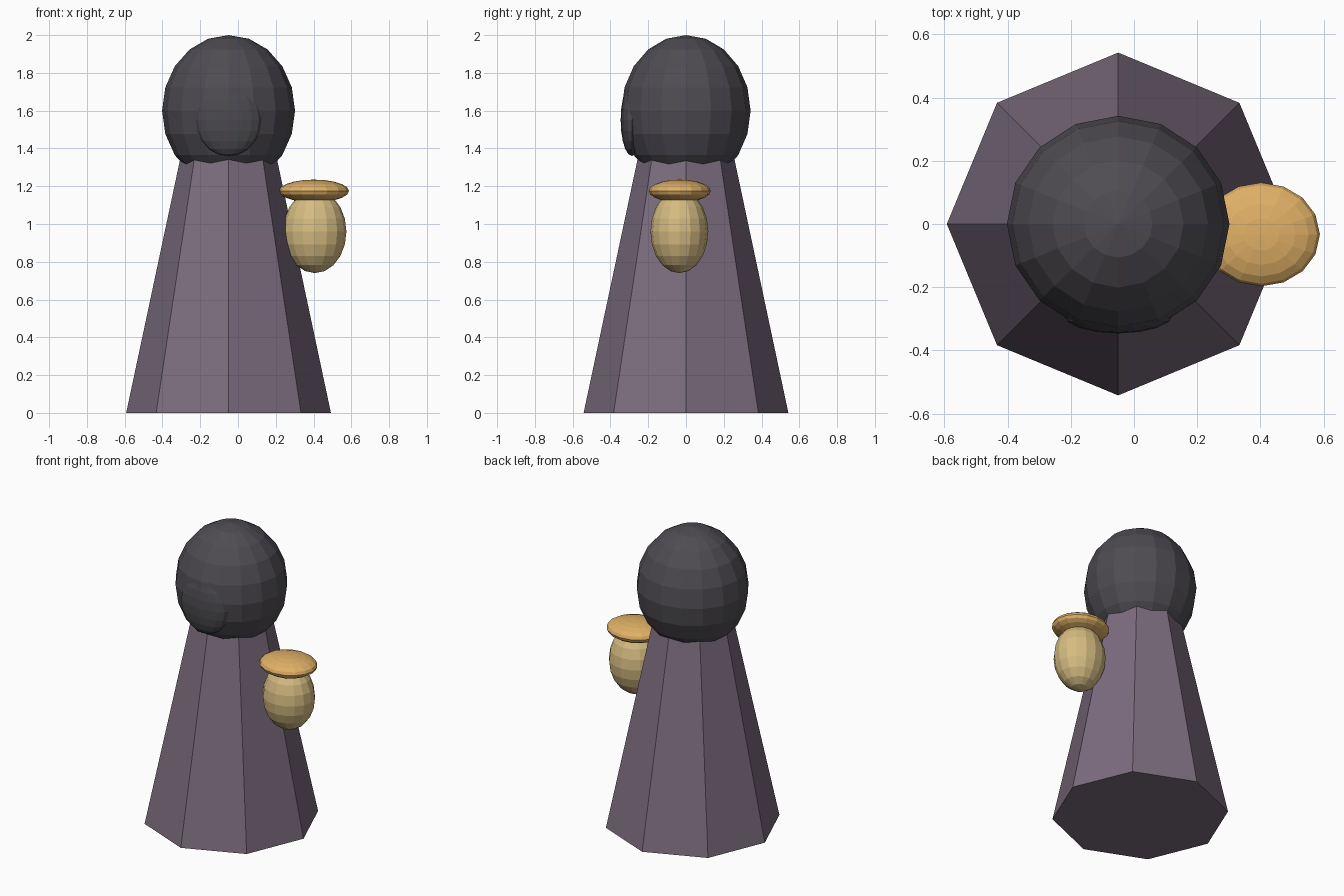
import bpy

cube = bpy.data.objects.get("Cube")
if cube:
    bpy.data.objects.remove(cube, do_unlink=True)


def material(name, rgb):
    """Flat material from an 8-bit display colour."""
    linear = [((c / 255 + 0.055) / 1.055) ** 2.4 for c in rgb]
    mat = bpy.data.materials.new(name)
    mat.use_nodes = True
    mat.diffuse_color = (*linear, 1)
    bsdf = mat.node_tree.nodes["Principled BSDF"]
    bsdf.inputs["Base Color"].default_value = (*linear, 1)
    bsdf.inputs["Roughness"].default_value = 0.9
    return mat


def finish(name, mat):
    obj = bpy.context.object
    obj.name = obj.data.name = name
    obj.data.materials.append(mat)
    bpy.ops.object.transform_apply(location=False, rotation=False, scale=True)
    bpy.ops.object.shade_flat()
    return obj


def ellipsoid(name, centre, radii, mat):
    """Low-poly stretched ball with flat faces."""
    bpy.ops.mesh.primitive_uv_sphere_add(segments=16, ring_count=10, location=centre)
    bpy.context.object.scale = radii
    return finish(name, mat)


robe_mat = material("dusty purple cloth", (124, 108, 126))
hood_mat = material("charcoal", (79, 76, 82))
face_mat = material("dark charcoal", (75, 73, 78))
glass_mat = material("pale straw", (214, 188, 130))
cap_mat = material("warm amber", (224, 176, 102))

AXIS = -0.05

# Robe: tapered octagon whose top is hidden in the hood
robe_top = 1.42
bpy.ops.mesh.primitive_cone_add(
    vertices=8, radius1=0.542, radius2=0.24, depth=robe_top,
    location=(AXIS, 0, robe_top / 2))
finish("robe", robe_mat)

# Hood and the shallow face set into its front
ellipsoid("hood", (AXIS, 0, 1.6), (0.352, 0.342, 0.4), hood_mat)
ellipsoid("face", (AXIS, -0.286, 1.55), (0.174, 0.06, 0.19), face_mat)

# Lantern at the left side, with a flat cap
ellipsoid("lantern_body", (0.407, -0.035, 0.96), (0.167, 0.153, 0.22), glass_mat)
ellipsoid("lantern_cap", (0.402, -0.033, 1.175), (0.186, 0.164, 0.06), cap_mat)
